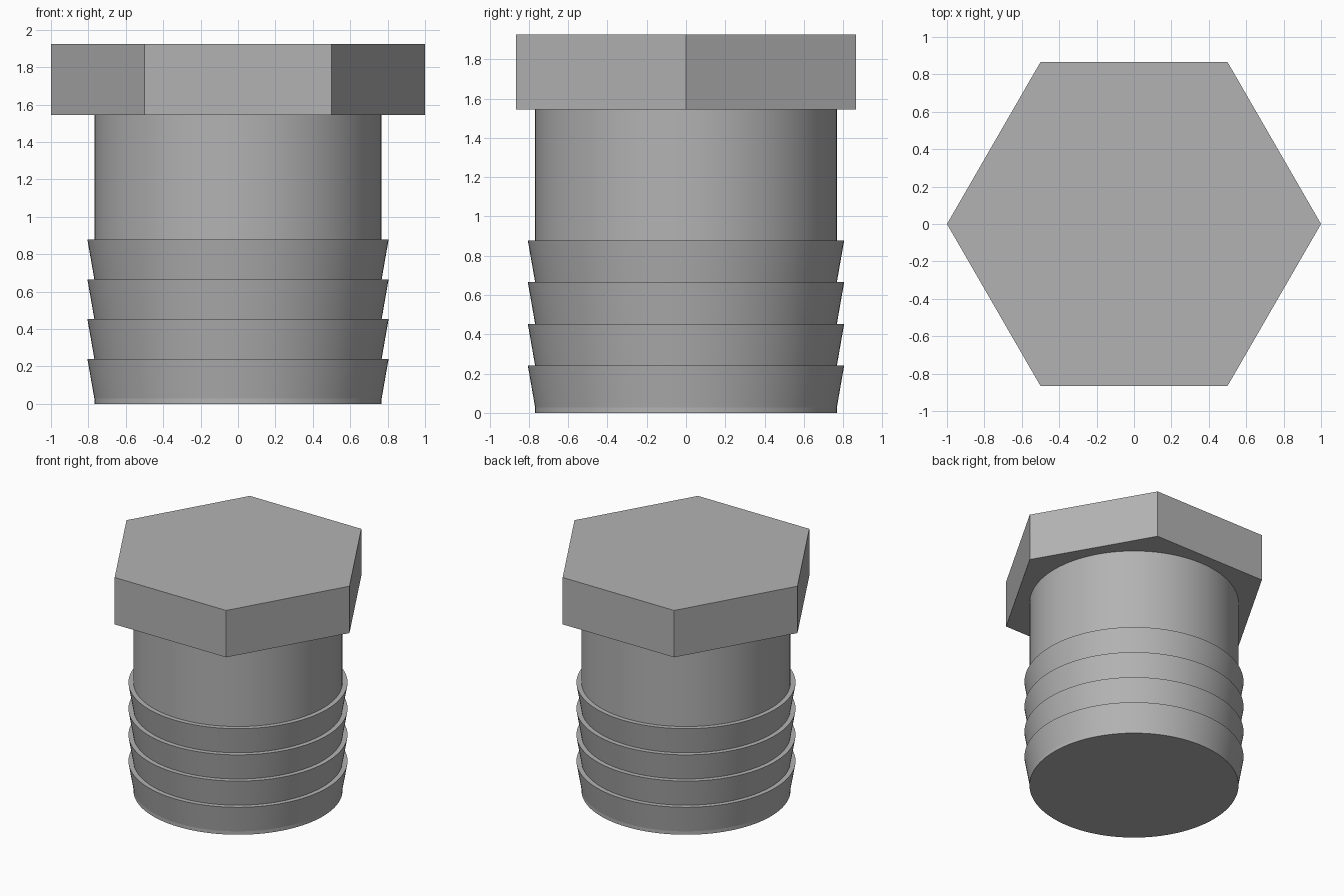
import bpy, bmesh, math

default = bpy.data.objects.get("Cube")
if default:
    bpy.data.objects.remove(default, do_unlink=True)

grey = bpy.data.materials.new("plain grey")
grey.use_nodes = True
colour = (0.45, 0.45, 0.45, 1)
grey.diffuse_color = colour
grey.node_tree.nodes["Principled BSDF"].inputs["Base Color"].default_value = colour


def lathe(name, profile, sides):
    """Turn a (radius, height) profile into a closed solid around z."""
    bm = bmesh.new()
    rings = []
    for r, z in profile:
        rings.append([bm.verts.new((r * math.cos(math.tau * i / sides),
                                    r * math.sin(math.tau * i / sides), z))
                      for i in range(sides)])
    for low, high in zip(rings, rings[1:]):
        for i in range(sides):
            j = (i + 1) % sides
            bm.faces.new((low[i], low[j], high[j], high[i]))
    bm.faces.new(rings[0][::-1])
    bm.faces.new(rings[-1])
    mesh = bpy.data.meshes.new(name)
    bm.to_mesh(mesh)
    bm.free()
    mesh.materials.append(grey)
    obj = bpy.data.objects.new(name, mesh)
    bpy.context.collection.objects.link(obj)
    return obj


# Hexagonal head
HEAD_BOTTOM, HEAD_TOP = 1.545, 1.925
lathe("hex_head", [(1, HEAD_BOTTOM), (1, HEAD_TOP)], 6)

# Barbed shank: short straight foot, four flaring barbs, plain neck
SHANK, BARB, FOOT, PITCH = 0.768, 0.805, 0.0275, 0.2125
profile = [(SHANK, 0)]
for n in range(4):
    z = FOOT + n * PITCH
    profile += [(SHANK, z), (BARB, z + PITCH), (SHANK, z + PITCH)]
    if n < 3:
        profile.pop()
        # the next barb starts on the ledge of this one
profile.append((SHANK, HEAD_BOTTOM))
shank = lathe("barbed_shank", profile, 128)

# Smooth round walls with crisp barb ledges
bpy.ops.object.select_all(action="DESELECT")
shank.select_set(True)
bpy.context.view_layer.objects.active = shank
bpy.ops.object.shade_smooth_by_angle(angle=math.radians(8))
